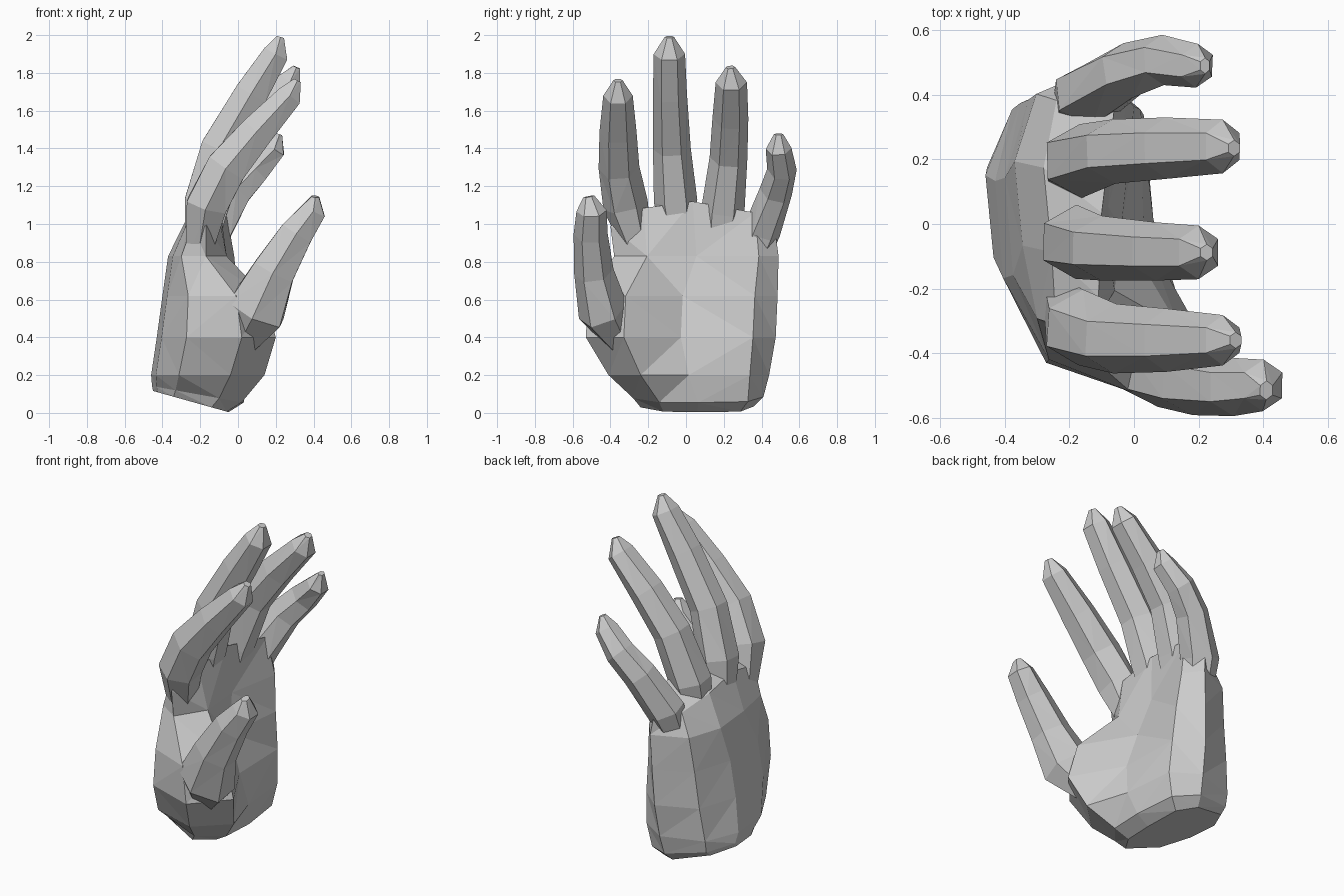
import bpy, bmesh, math
from mathutils import Vector


def loft(name, rings):
    """Skin a list of closed point rings, cap both ends, keep flat faces."""
    bm = bmesh.new()
    loops = [[bm.verts.new(p) for p in r] for r in rings]
    n = len(loops[0])
    for a, b in zip(loops, loops[1:]):
        for i in range(n):
            j = (i + 1) % n
            bm.faces.new((a[i], a[j], b[j], b[i]))
    bm.faces.new(loops[0])
    bm.faces.new(loops[-1])
    bmesh.ops.triangulate(bm, faces=bm.faces[:])
    bmesh.ops.recalc_face_normals(bm, faces=bm.faces[:])
    me = bpy.data.meshes.new(name)
    bm.to_mesh(me)
    bm.free()
    ob = bpy.data.objects.new(name, me)
    bpy.context.collection.objects.link(ob)
    return ob


def palm_ring(z, y0, y1, thumb_x, f1, f2, f3, little_x, back, tilt, sag):
    """Cross-section: thumb edge, palm side, little edge, rounded back."""
    def mix(edge, k):
        return edge + (back - edge) * k
    pts = [(thumb_x, 0), (f1, 0.2), (f2, 0.5), (f3, 0.88), (little_x, 1),
           (mix(little_x, 0.75), 0.9), (back, 0.66), (back + 0.025, 0.36),
           (mix(thumb_x, 0.65), 0.1)]
    out = []
    for x, t in pts:
        y = y0 + (y1 - y0) * t
        out.append(Vector((x, y, z - tilt * x - sag * y * y)))
    return out


def digit(name, path):
    """Six-sided tapering tube; path rows are x, y, z, half width, half depth."""
    c = [Vector(p[:3]) for p in path]
    rings = []
    for i, p in enumerate(path):
        t = (c[min(i + 1, len(c) - 1)] - c[max(i - 1, 0)]).normalized()
        side = (Vector((0, 1, 0)) - t * t.y).normalized()
        nrm = side.cross(t)
        rings.append([c[i] + side * p[3] * math.cos(a) + nrm * p[4] * 1.12 * math.sin(a)
                      for a in (k * math.pi / 3 for k in range(6))])
    return loft(name, rings)


# Palm, from the wrist cut up to the finger webs
hand = loft("hand", [palm_ring(*r) for r in [
    (-0.01, -0.24, 0.36, -0.14, -0.06, -0.05, -0.06, -0.16, -0.45, 0.28, 0),
    (0.06, -0.28, 0.41, -0.10, 0.02, 0.03, 0.00, -0.14, -0.455, 0.18, 0),
    (0.20, -0.41, 0.44, -0.04, 0.14, 0.06, 0.03, -0.13, -0.46, 0.0, 0),
    (0.40, -0.53, 0.475, 0.02, 0.20, 0.03, 0.02, -0.12, -0.43, 0, 0),
    (0.62, -0.52, 0.485, -0.01, 0.14, -0.04, 0.00, -0.11, -0.40, 0, 0),
    (0.83, -0.38, 0.49, -0.17, -0.06, -0.08, -0.02, -0.10, -0.37, 0, 0),
    (1.17, -0.40, 0.47, -0.17, -0.11, -0.10, -0.06, -0.12, -0.28, -0.5, 0.6),
]])

# Fingers and thumb, each starting inside the palm
digits = [
    digit("index_finger", [
        (-0.22, -0.23, 0.78, 0.06, 0.06), (-0.165, -0.32, 1.10, 0.12, 0.11),
        (-0.06, -0.355, 1.30, 0.108, 0.11), (0.10, -0.36, 1.49, 0.098, 0.092),
        (0.275, -0.36, 1.68, 0.078, 0.068), (0.315, -0.36, 1.76, 0.025, 0.02)]),
    digit("middle_finger", [
        (-0.22, -0.03, 0.80, 0.06, 0.06), (-0.18, -0.055, 1.12, 0.115, 0.105),
        (-0.10, -0.075, 1.40, 0.10, 0.10), (0.07, -0.085, 1.69, 0.09, 0.09),
        (0.20, -0.088, 1.90, 0.083, 0.07), (0.225, -0.088, 1.99, 0.025, 0.02)]),
    digit("ring_finger", [
        (-0.21, 0.15, 0.74, 0.06, 0.06), (-0.165, 0.195, 1.07, 0.115, 0.11),
        (-0.06, 0.225, 1.35, 0.10, 0.10), (0.10, 0.235, 1.56, 0.095, 0.09),
        (0.275, 0.24, 1.75, 0.083, 0.068), (0.31, 0.235, 1.83, 0.025, 0.02)]),
    digit("little_finger", [
        (-0.20, 0.30, 0.66, 0.06, 0.06), (-0.14, 0.40, 0.96, 0.10, 0.105),
        (-0.02, 0.475, 1.17, 0.088, 0.09), (0.09, 0.508, 1.29, 0.078, 0.08),
        (0.195, 0.49, 1.40, 0.068, 0.06), (0.22, 0.49, 1.475, 0.025, 0.015)]),
    digit("thumb", [
        (-0.03, -0.30, 0.30, 0.05, 0.06), (0.095, -0.44, 0.54, 0.135, 0.155),
        (0.19, -0.488, 0.75, 0.105, 0.115), (0.31, -0.505, 0.95, 0.09, 0.09),
        (0.40, -0.50, 1.07, 0.08, 0.068), (0.41, -0.515, 1.145, 0.03, 0.02)]),
]

# Weld everything into one skin
for d in digits:
    m = hand.modifiers.new(d.name, 'BOOLEAN')
    m.operation = 'UNION'
    m.solver = 'EXACT'
    m.object = d
bpy.context.view_layer.objects.active = hand
hand.select_set(True)
for d in digits:
    bpy.ops.object.modifier_apply(modifier=d.name)
    bpy.data.objects.remove(d)
